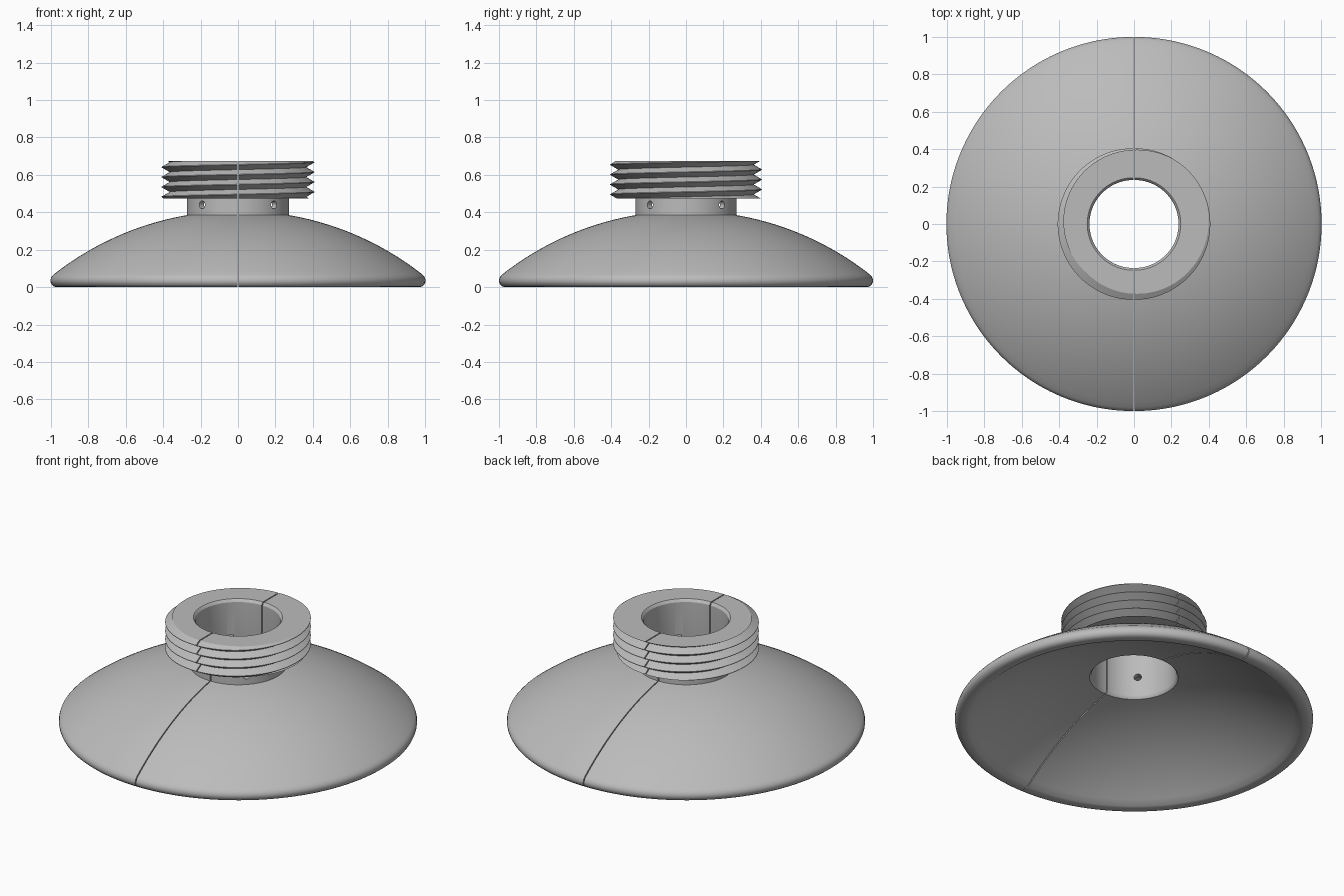
import bpy, bmesh, math
from mathutils import Matrix

cube = bpy.data.objects.get("Cube")
if cube:
    bpy.data.objects.remove(cube, do_unlink=True)

grey = bpy.data.materials.new("plain_grey")
grey.use_nodes = True
COLOUR = (0.5, 0.5, 0.5, 1)
grey.diffuse_color = COLOUR
grey.node_tree.nodes["Principled BSDF"].inputs["Base Color"].default_value = COLOUR

BORE, NECK = 0.235, 0.27
THREAD_LOW, TOP = 0.475, 0.675
PITCH, ROOT, CREST = 0.053, 0.362, 0.405
CENTRE_Z = -1.181               # common centre of the dome's two spheres
SEGMENTS, GAP = 96, 0.003


def dome(radius, r):
    return CENTRE_Z + math.sqrt(radius * radius - r * r)


def arc(radius, start, end, steps):
    rs = [start + (end - start) * i / steps for i in range(steps + 1)]
    return [(r, dome(radius, r)) for r in rs]


def thread_radius(z, turn):
    phase = ((z - 0.668) / PITCH - turn) % 1
    return ROOT + (CREST - ROOT) * min(1, 1.06 * abs(1 - 2 * phase))


def thread(turn):
    # helical crest and root rows, trimmed by the flat ends
    rows = []
    for i in range(-14, 6):
        z = 0.668 + PITCH * (turn + i / 2)
        for dz in (-0.0015, 0.0015) if i % 2 == 0 else (0,):
            zz = min(TOP, max(THREAD_LOW, z + dz))
            rows.append((thread_radius(zz, turn), zz))
    return rows


def section(turn):
    # closed half section, from the bore round the underside and up the outside
    under = [(BORE, 0.325), (0.238, 0.312), (0.246, 0.303)]
    under += arc(1.504, 0.256, 0.925, 20)
    rim = [(0.935, 0.002), (0.945, 0), (0.967, 0), (0.982, 0.004), (0.993, 0.013),
           (0.999, 0.026), (1, 0.038), (0.996, 0.052), (0.988, 0.062)]
    over = arc(1.589, 0.98, NECK, 24)
    bore_top = [(0.247, TOP), (0.242, TOP - 0.004), (BORE, TOP - 0.016)]
    return under + rim + over + [(NECK, THREAD_LOW)] + thread(turn) + bore_top


def half(name, start, shift):
    bm = bmesh.new()
    rings = []
    for i in range(SEGMENTS + 1):
        a = start + math.pi * i / SEGMENTS
        rings.append([bm.verts.new((r * math.cos(a) + shift, r * math.sin(a), z))
                      for r, z in section(a / math.tau)])
    n = len(rings[0])
    for a, b in zip(rings, rings[1:]):
        for j in range(n):
            k = (j + 1) % n
            bm.faces.new((a[j], b[j], b[k], a[k]))
    # flat faces along the split
    bm.faces.new(rings[0])
    bm.faces.new(rings[-1][::-1])
    bmesh.ops.remove_doubles(bm, verts=bm.verts, dist=1e-5)
    bmesh.ops.recalc_face_normals(bm, faces=bm.faces)
    mesh = bpy.data.meshes.new(name)
    bm.to_mesh(mesh)
    bm.free()
    mesh.materials.append(grey)
    obj = bpy.data.objects.new(name, mesh)
    bpy.context.collection.objects.link(obj)
    return obj


# radial pin holes through the neck
bm = bmesh.new()
for i in range(4):
    a = math.pi * (i / 2 + 0.25)
    place = (Matrix.Rotation(a, 4, 'Z') @ Matrix.Translation((0.25, 0, 0.44))
             @ Matrix.Rotation(math.pi / 2, 4, 'Y'))
    bmesh.ops.create_cone(bm, cap_ends=True, segments=24, radius1=0.021,
                          radius2=0.021, depth=0.12, matrix=place)
mesh = bpy.data.meshes.new("hole_cutter")
bm.to_mesh(mesh)
bm.free()
mesh.materials.append(grey)
cutter = bpy.data.objects.new("hole_cutter", mesh)
bpy.context.collection.objects.link(cutter)
cutter.hide_render = True

# two mating halves of the threaded flange
for name, start, shift in (("left_half", -math.pi / 2, GAP),
                           ("right_half", math.pi / 2, -GAP)):
    obj = half(name, start, shift)
    bpy.ops.object.select_all(action='DESELECT')
    obj.select_set(True)
    bpy.context.view_layer.objects.active = obj
    cut = obj.modifiers.new("pin_holes", 'BOOLEAN')
    cut.operation, cut.solver, cut.object = 'DIFFERENCE', 'EXACT', cutter
    bpy.ops.object.modifier_apply(modifier=cut.name)
    bpy.ops.object.shade_smooth_by_angle(angle=math.radians(30))

bpy.data.objects.remove(cutter, do_unlink=True)
